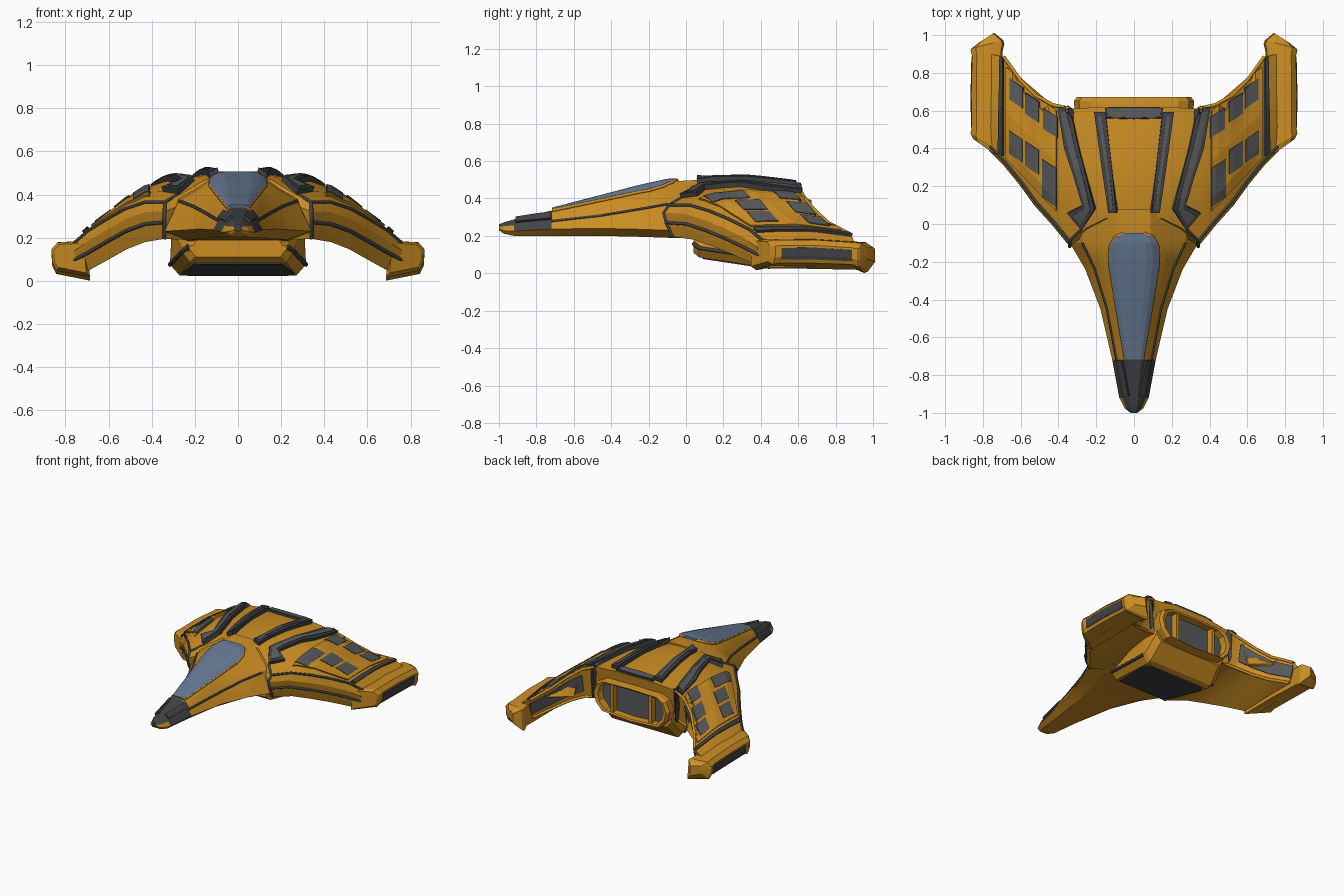
import bpy, bmesh, math
from mathutils import Vector
from mathutils.bvhtree import BVHTree

if "Cube" in bpy.data.objects:
    bpy.data.objects.remove(bpy.data.objects["Cube"])


def material(name, rgb):
    m = bpy.data.materials.new(name)
    m.use_nodes = True
    m.diffuse_color = (*rgb, 1)
    m.node_tree.nodes["Principled BSDF"].inputs["Base Color"].default_value = (*rgb, 1)
    return m


YELLOW = material("amber_paint", (0.60, 0.27, 0.017))
DARK = material("charcoal_trim", (0.053, 0.055, 0.06))
GREY = material("grey_panel", (0.095, 0.1, 0.107))
GLASS = material("blue_glass", (0.13, 0.19, 0.29))
hull_trees = []
smooth_meshes = []


def grid(name, rows, mat, wrap=False, caps=False, thick=0, hull=False):
    """Skin rows of points, mirror the result across x, optionally give it thickness."""
    bm = bmesh.new()
    vs = [[bm.verts.new(p) for p in row] for row in rows]
    n = len(rows[0])
    for a, b in zip(vs, vs[1:]):
        for i in range(n if wrap else n - 1):
            j = (i + 1) % n
            bm.faces.new((a[i], a[j], b[j], b[i]))
    if caps == "both":
        bm.faces.new(vs[0])
    if caps in ("both", "end"):
        bm.faces.new(vs[-1])
    dup = bmesh.ops.duplicate(bm, geom=bm.verts[:] + bm.edges[:] + bm.faces[:])["geom"]
    for v in dup:
        if isinstance(v, bmesh.types.BMVert):
            v.co.x *= -1
    bmesh.ops.remove_doubles(bm, verts=bm.verts[:], dist=0.0005)
    bmesh.ops.recalc_face_normals(bm, faces=bm.faces[:])
    if hull:
        hull_trees.append(BVHTree.FromBMesh(bm))
    me = bpy.data.meshes.new(name)
    bm.to_mesh(me)
    bm.free()
    ob = bpy.data.objects.new(name, me)
    bpy.context.collection.objects.link(ob)
    me.materials.append(mat)
    if thick:
        mod = ob.modifiers.new("thickness", "SOLIDIFY")
        mod.thickness, mod.offset = thick, 0
    else:
        smooth_meshes.append(ob)
    return ob


def tube(name, path, radius, mat):
    """A thin trim line on both sides."""
    for side, label in ((1, "left"), (-1, "right")):
        cu = bpy.data.curves.new(f"{name}_{label}", "CURVE")
        cu.dimensions = "3D"
        cu.bevel_depth, cu.bevel_resolution, cu.use_fill_caps = radius, 1, True
        sp = cu.splines.new("POLY")
        sp.points.add(len(path) - 1)
        for p, (x, y, z) in zip(sp.points, path):
            p.co = (side * x, y, z, 1)
        cu.materials.append(mat)
        ob = bpy.data.objects.new(cu.name, cu)
        bpy.context.collection.objects.link(ob)


def drape(x, y, h):
    """Point at height h above the hull."""
    hits = [t.ray_cast(Vector((x, y, 1)), Vector((0, 0, -1)))[0] for t in hull_trees]
    return (x, y, max([p.z for p in hits if p] or [0.2]) + h)


def subdivide(path, k):
    pts = [Vector(path[0])]
    for a, b in zip(path, path[1:]):
        pts += [Vector(a).lerp(Vector(b), (i + 1) / k) for i in range(k)]
    return pts


def ribbon(name, inner, outer, h, mat, k=6, cols=4):
    """Raised plate draped on the hull between two edge paths."""
    rows = []
    for a, b in zip(subdivide(inner, k), subdivide(outer, k)):
        rows.append([drape(*a.lerp(b, i / cols), h / 2) for i in range(cols + 1)])
    return grid(name, rows, mat, thick=h + 0.01)


# Fuselage: y, half width, bottom, shoulder height, top, half width of the crown
fuselage = [(-1, .018, .23, .25, .262, .01), (-.975, .05, .212, .252, .272, .025),
            (-.92, .078, .2, .256, .288, .04), (-.72, .115, .2, .28, .335, .06),
            (-.45, .178, .2, .31, .405, .1), (-.24, .258, .195, .345, .46, .13),
            (-.1, .34, .19, .37, .49, .145), (.08, .36, .185, .4, .5, .145)]
rows = [[(0, y, zb), (.65 * w, y, zb), (w, y, zb + .04 * min(1, w * 8)), (.8 * w, y, zs),
         (tx, y, zt - .25 * tx), (.6 * tx, y, zt), (0, y, zt)]
        for y, w, zb, zs, zt, tx in fuselage]
body = grid("fuselage", rows, YELLOW, caps="both", hull=True)
body.data.materials.append(DARK)
for f in body.data.polygons:
    if f.center.y < -.72 and f.center.z > .242:
        f.material_index = 1
tube("fuselage_seam", [r[3] for r in rows[3:7]], .007, DARK)

# Wings: x, leading y, trailing y, underside, then top heights along the chord
wing = [(0, 0, .62, .19, .485, .5, .5, .465), (.15, 0, .62, .19, .47, .49, .495, .465),
        (.25, -.05, .615, .19, .41, .455, .475, .455), (.34, -.12, .61, .195, .365, .415, .46, .445),
        (.43, -.01, .63, .18, .365, .41, .43, .41), (.52, .09, .68, .145, .335, .365, .37, .345),
        (.6, .2, .76, .1, .29, .305, .305, .27), (.69, .31, .885, .05, .235, .24, .24, .205),
        (.76, .38, .9, .03, .175, .18, .18, .165)]
rows = []
for x, yl, yt, low, lead, front, mid, tail in wing:
    c = yt - yl
    rows.append([(x, yl + .05, low), (x, yl + .014, .55 * low + .45 * lead),
                 (x, yl, .25 * low + .75 * lead), (x, yl + .03, lead),
                 (x, yl + .25 * c, front), (x, yl + .55 * c, mid), (x, yt, tail),
                 (x, yt - .04, low + .01)])
grid("wings", rows, YELLOW, wrap=True, caps="end", hull=True)
tube("leading_edge_band", [r[1] for r in rows[3:]], .009, DARK)
tube("leading_edge_seam", [r[3] for r in rows[3:]], .008, DARK)
tube("wing_root_seam", [*rows[3][:4], drape(.28, -.03, 0)], .009, DARK)

# Dark inset along the rear face of each wing
rear = []
for r in rows[4:8]:
    top, bottom = Vector(r[6]), Vector(r[7])
    rear.append([top.lerp(bottom, t) + Vector((0, .009, 0)) for t in (.2, .5, .78)])
grid("wing_rear_panel", rear, GREY, thick=.009)
for label, i in (("upper", 6), ("lower", 7)):
    tube(f"wing_rear_{label}_rim", [r[i] for r in rows[3:8]], .01, YELLOW)

# Canopy and its frame
edge = [(.045, -.715), (.09, -.45), (.13, -.2), (.125, -.12), (.1, -.07), (.05, -.048)]
ribbon("canopy", [(0, y) for x, y in edge], edge, .01, GLASS, k=4)
tube("canopy_frame", [drape(*p, .005) for p in subdivide(edge, 4)], .009, YELLOW)

# Nose plates
ribbon("nose_plate", [(.025, -.91), (.06, -.72)], [(.055, -.91), (.088, -.72)], .01, DARK)

# Dorsal fins, each with a grey inlay
ribbon("dorsal_fin", [(.09, .06), (.15, .59)], [(.135, .06), (.21, .59)], .024, DARK)
ribbon("dorsal_fin_inlay", [(.105, .08), (.17, .57)], [(.12, .08), (.19, .57)], .028, GREY, cols=1)

# Hooked shoulder vents
ribbon("shoulder_vent", [(.335, .61), (.29, .4), (.205, .08), (.275, -.03)],
       [(.4, .62), (.365, .4), (.27, .1), (.35, .06)], .022, DARK)
ribbon("shoulder_vent_inlay", [(.35, .59), (.31, .4), (.225, .08), (.28, 0)],
       [(.385, .6), (.345, .4), (.255, .09), (.32, .05)], .027, GREY, cols=2)
ribbon("rear_deck_border", [(0, .555), (0, .617)], [(.145, .56), (.155, .614)], .008, DARK)
ribbon("rear_deck_panel", [(0, .562), (0, .613)], [(.136, .567), (.144, .61)], .013, GREY)

# Raised wing plates with two rows of grey windows
ribbon("wing_plate", [(.41, .07), (.41, .6)], [(.675, .35), (.675, .83)], .008, YELLOW, k=8, cols=8)
ribbon("wing_tip_strip", [(.692, .36), (.69, .875)], [(.715, .38), (.708, .885)], .012, DARK)
windows = [(.44, .535, .055), (.535, .615, .055), (.62, .69, .055),
           (.445, .22, .1), (.535, .35, .065), (.62, .41, .06)]
w, skew = .035, .024
for i, (x, y, t) in enumerate(windows):
    ribbon(f"wing_window_{i + 1}", [(x - w, y - t - skew), (x - w, y + t - skew)],
           [(x + w, y - t + skew), (x + w, y + t + skew)], .013, GREY, k=4)

# Wing tip pods: y, sweep, scale, lift
pod_shape = [(.69, .02), (.84, .05), (.858, .085), (.862, .145), (.835, .175), (.74, .18), (.7, .17)]
pod_stations = [(.4, .6, .85, .005), (.43, .6, 1.04, 0), (.47, .5, .97, .004),
                (.68, .1, 1, .004), (.9, -.15, .94, -.006), (.935, -.2, 1.04, -.016),
                (.95, -.25, .98, -.012), (.985, -.3, .47, 0)]


def pod_ring(shape, station):
    y, sweep, s, lift = station
    return [(.785 + (px - .785) * s, y + sweep * (px - .78), .1 + (pz - .1) * s + lift)
            for px, pz in shape]


grid("wing_tip_pod", [pod_ring(pod_shape, s) for s in pod_stations], YELLOW, wrap=True, caps="both")
strip = [(.853, .07), (.859, .088), (.862, .133)]
grid("pod_side_strip", [pod_ring(strip, s) for s in pod_stations[2:5]], DARK, thick=.007)

# Engine housing under the tail: y, half width, bottom, top
housing = [(.04, .23, .11, .2), (.07, .26, .085, .21), (.47, .315, .025, .3),
           (.5, .315, .035, .33), (.6, .3, .145, .385)]
rows = [[(0, y, zb), (.86 * w, y, zb), (w, y, zb + .05), (.97 * w, y, zt - .06),
         (.8 * w, y, zt), (0, y, zt)] for y, w, zb, zt in housing]
grid("engine_housing", rows, YELLOW, caps="both")
tube("housing_trim", [r[2] for r in rows[:3]], .011, DARK)
grid("belly_panel", [[(0, .09, .081), (.2, .09, .081)], [(0, .4, .034), (.262, .4, .034)],
                     [(0, .45, .027), (.23, .45, .027)]], DARK, thick=.009)

# Engine rim, recess floor and dividers
outline = [(0, .395), (.23, .39), (.285, .36), (.312, .29), (.295, .22), (.24, .16), (0, .145)]


def rim(scale, y):
    return [(x * scale, y, .27 + (z - .27) * scale) for x, z in outline]


grid("engine_rim", [rim(1, .57), rim(1.02, .65), rim(.97, .672), rim(.88, .665), rim(.86, .607)], YELLOW)
grid("engine_recess", [rim(.9, .614), rim(0, .614)], GREY)
grid("engine_divider", [[(x, y, z) for x, y in ((.148, .61), (.15, .66), (.172, .66), (.174, .61))]
                        for z in (.165, .375)], YELLOW, wrap=True, caps="both")

# Smooth gentle curves, keep the facets crisp
for ob in smooth_meshes:
    ob.select_set(True)
bpy.context.view_layer.objects.active = body
bpy.ops.object.shade_smooth_by_angle(angle=math.radians(18))
